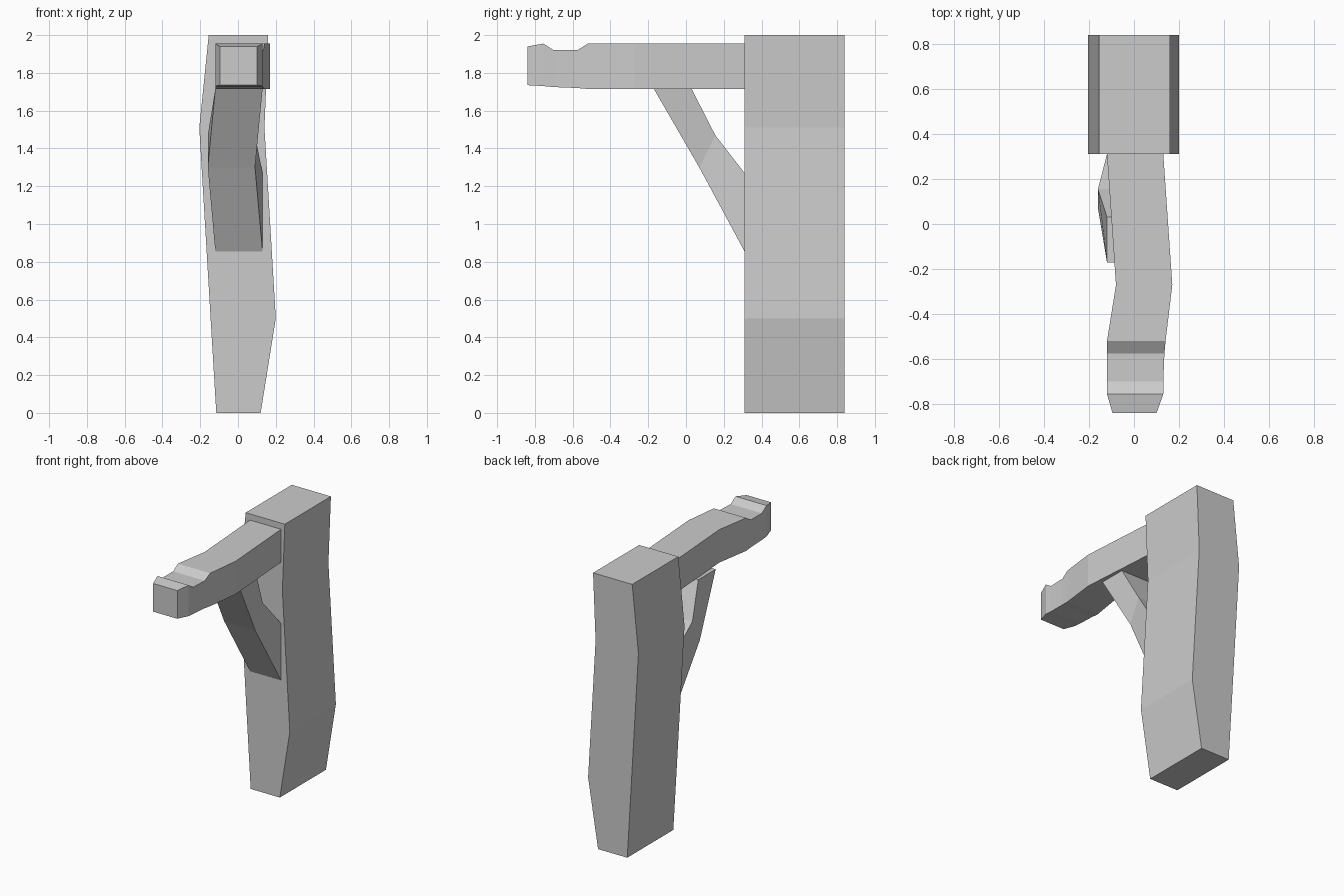
import bpy
import bmesh
from mathutils import Vector

cube = bpy.data.objects.get("Cube")
if cube:
    bpy.data.objects.remove(cube, do_unlink=True)

# Single plain grey
grey = bpy.data.materials.new("plain grey")
grey.use_nodes = True
GREY = (0.6, 0.6, 0.6, 1)
grey.diffuse_color = GREY
grey.node_tree.nodes["Principled BSDF"].inputs["Base Color"].default_value = GREY


def loft(name, sections):
    """Skin a row of four-cornered sections into a closed, flat-shaded solid."""
    bm = bmesh.new()
    rings = [[bm.verts.new(Vector(p)) for p in s] for s in sections]
    for a, b in zip(rings, rings[1:]):
        for i in range(4):
            j = (i + 1) % 4
            bm.faces.new((a[i], a[j], b[j], b[i]))
    bm.faces.new(rings[0])
    bm.faces.new(rings[-1])
    bmesh.ops.recalc_face_normals(bm, faces=bm.faces)
    mesh = bpy.data.meshes.new(name)
    bm.to_mesh(mesh)
    bm.free()
    mesh.materials.append(grey)
    obj = bpy.data.objects.new(name, mesh)
    bpy.context.collection.objects.link(obj)
    return obj


# Crooked upright post: height, left edge, right edge
FRONT, BACK = 0.31, 0.84
post = [(0, -0.115, 0.12), (0.5, -0.145, 0.2), (1.51, -0.205, 0.14), (2, -0.155, 0.16)]
loft("post", [[(l, FRONT, z), (r, FRONT, z), (r, BACK, z), (l, BACK, z)]
              for z, l, r in post])

# Bent arm with a notch near its tip: depth, left, right, bottom, top
arm = [
    (FRONT, -0.12, 0.13, 1.715, 1.955),
    (-0.27, -0.08, 0.17, 1.715, 1.955),
    (-0.52, -0.12, 0.14, 1.715, 1.955),
    (-0.575, -0.12, 0.135, 1.72, 1.92),
    (-0.7, -0.12, 0.13, 1.725, 1.92),
    (-0.755, -0.12, 0.13, 1.73, 1.955),
    (-0.84, -0.095, 0.1, 1.735, 1.94),
]
loft("arm", [[(l, y, b), (r, y, b), (r, y, t), (l, y, t)] for y, l, r, b, t in arm])

# Bowed diagonal brace: left, right, lower front (y, z), upper back (y, z)
brace = [
    (-0.12, 0.13, (FRONT, 0.855), (FRONT, 1.27)),
    (-0.16, 0.09, (0.07, 1.3), (0.155, 1.47)),
    (-0.12, 0.13, (-0.17, 1.715), (0.03, 1.715)),
]
loft("brace", [[(l, *f), (r, *f), (r, *k), (l, *k)] for l, r, f, k in brace])
